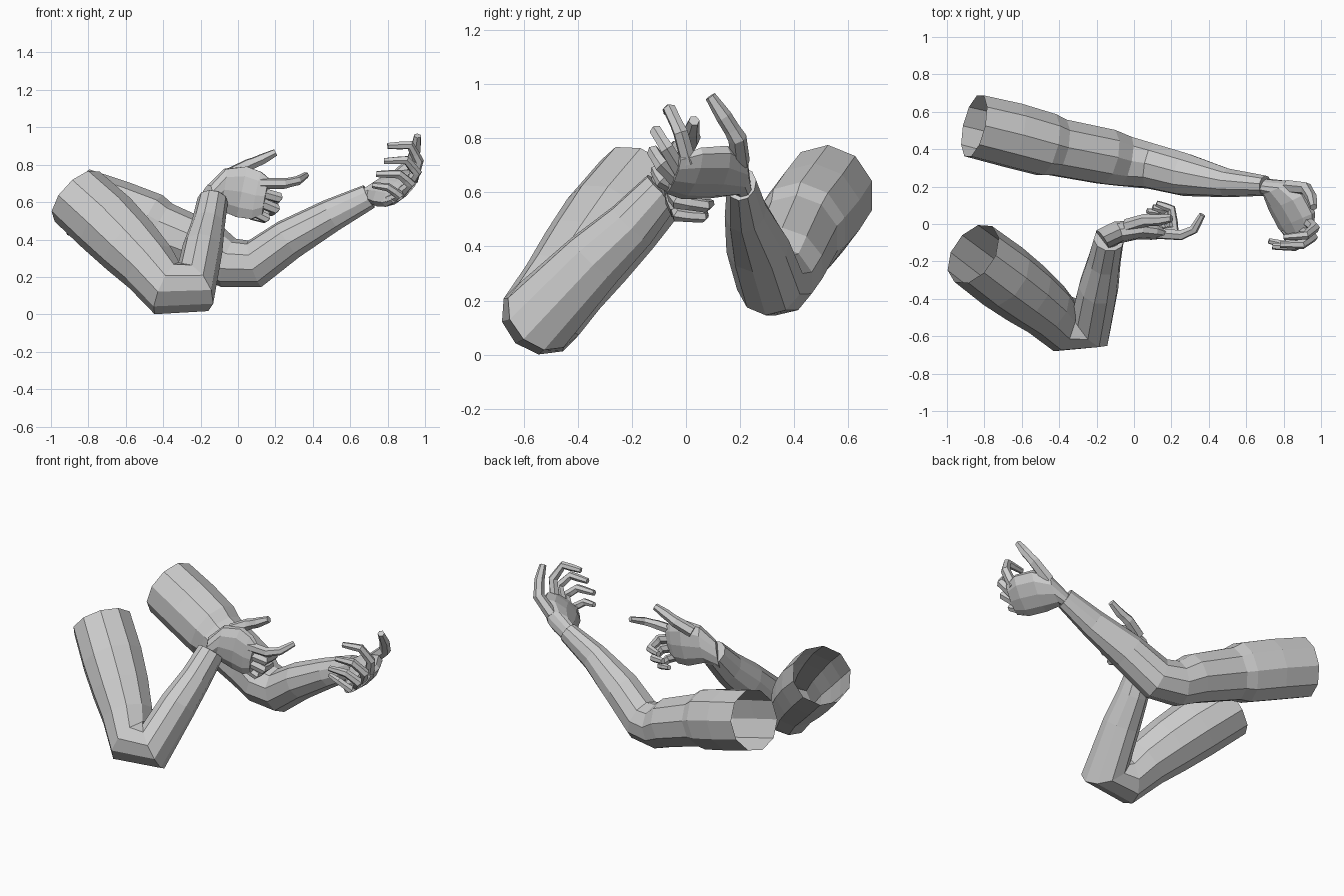
import bpy, bmesh
from math import cos, sin, tau
from mathutils import Vector

cube = bpy.data.objects.get("Cube")
if cube:
    bpy.data.objects.remove(cube, do_unlink=True)

skin = bpy.data.materials.new("plain grey")
skin.use_nodes = True
GREY = (0.6, 0.6, 0.6, 1)
skin.diffuse_color = GREY
skin.node_tree.nodes["Principled BSDF"].inputs["Base Color"].default_value = GREY


def tube(name, rings, side, sides=10, cap_start=False):
    """Loft rings of (x, y, z, thickness, width); width runs along side."""
    side = Vector(side).normalized()
    centres = [Vector(r[:3]) for r in rings]
    steps = [(b - a).normalized() for a, b in zip(centres, centres[1:])]
    tangents = [a + b for a, b in zip(steps[:1] + steps, steps + steps[-1:])]
    bm = bmesh.new()
    loops = []
    for c, t, (*_, thick, wide) in zip(centres, tangents, rings):
        across = side.cross(t).normalized()
        loops.append([bm.verts.new(c + across * thick * cos(tau * i / sides)
                                   + side * wide * sin(tau * i / sides))
                      for i in range(sides)])
    for low, high in zip(loops, loops[1:]):
        for i in range(sides):
            j = (i + 1) % sides
            bm.faces.new((low[j], low[i], high[i], high[j]))
    if cap_start:
        bm.faces.new(loops[0])
    bm.faces.new(loops[-1][::-1])
    # Point the walls outwards
    bm.normal_update()
    bm.faces.ensure_lookup_table()
    wall = bm.faces[0]
    middle = (centres[0] + centres[1]) / 2
    if wall.normal.dot(wall.calc_center_median() - middle) < 0:
        bmesh.ops.reverse_faces(bm, faces=bm.faces[:])
    mesh = bpy.data.meshes.new(name)
    bm.to_mesh(mesh)
    bm.free()
    mesh.materials.append(skin)
    bpy.context.collection.objects.link(bpy.data.objects.new(name, mesh))


def arm(name, rings, elbow):
    """Open sleeve-like arm bent in the plane of shoulder, elbow and wrist."""
    shoulder, bend, wrist = (Vector(rings[i][:3]) for i in (0, elbow, -1))
    tube(name, rings, (bend - shoulder).cross(wrist - bend))


def finger(name, joints, size):
    """Tapered digit through four joints."""
    p = [Vector(j) for j in joints]
    radii = [r * size for r in (0.031, 0.029, 0.025, 0.017)]
    rings = [(*c, r, r) for c, r in zip(p, radii)]
    # A short segment past each bend keeps the knuckles chunky
    for k in (2, 1):
        mid = p[k].lerp(p[k + 1], 0.4)
        rings.insert(k + 1, (*mid, radii[k] * 0.88, radii[k] * 0.88))
    normal = (p[1] - p[0]).cross(p[3] - p[1])
    tube(name, rings, normal, 6, True)


# Right arm, sharply bent
arm("right_arm", [
    (-.86, -.16, .63, .18, .18),
    (-.70, -.28, .485, .185, .185),
    (-.58, -.37, .365, .175, .175),
    (-.47, -.455, .25, .155, .16),
    (-.38, -.535, .14, .154, .155),
    (-.23, -.535, .145, .147, .145),
    (-.19, -.34, .35, .108, .12),
    (-.16, -.2, .48, .09, .1),
    (-.135, -.085, .61, .082, .08),
], 4)

# Left arm, reaching out
arm("left_arm", [
    (-.855, .525, .6, .185, .175),
    (-.65, .475, .53, .188, .18),
    (-.47, .425, .465, .185, .175),
    (-.41, .41, .44, .162, .16),
    (-.15, .36, .335, .15, .155),
    (-.05, .335, .275, .135, .14),
    (.09, .31, .27, .13, .125),
    (.27, .265, .4, .112, .118),
    (.5, .22, .53, .09, .078),
    (.7, .205, .63, .068, .055),
], 5)

# Palms
tube("right_palm", [
    (-.17, -.085, .61, .06, .085),
    (-.09, -.045, .67, .06, .115),
    (.02, -.03, .655, .052, .145),
    (.1, -.04, .635, .045, .135),
    (.15, -.05, .63, .03, .1),
], (.2, 0, 1), 10, True)
tube("left_palm", [
    (.65, .215, .605, .05, .06),
    (.76, .195, .665, .06, .095),
    (.82, .12, .675, .06, .135),
    (.87, .02, .67, .05, .135),
    (.89, -.05, .665, .03, .1),
], (.7, .3, .65), 10, True)

# Right hand digits: pointing index, raised thumb, three curled
RIGHT = {
    "thumb": ((-.04, -.01, .75), (.06, .02, .8), (.13, .02, .83), (.2, .03, .865)),
    "index": ((.12, -.05, .7), (.25, -.06, .7), (.32, -.03, .715), (.365, .05, .745)),
    "middle": ((.12, -.05, .65), (.215, -.03, .625), (.2, .08, .61), (.12, .11, .61)),
    "ring": ((.11, -.05, .6), (.2, -.03, .565), (.18, .07, .55), (.1, .09, .56)),
    "little": ((.06, -.04, .56), (.15, -.03, .515), (.14, .06, .51), (.07, .07, .52)),
}
# Left hand digits: thumb up, fingers cupped inwards
LEFT = {
    "thumb": ((.82, .2, .71), (.92, .19, .8), (.95, .14, .88), (.96, .09, .955)),
    "index": ((.93, .01, .71), (.965, -.02, .82), (.92, -.06, .905), (.8, -.07, .9)),
    "middle": ((.9, -.02, .68), (.955, -.07, .76), (.9, -.11, .825), (.78, -.11, .82)),
    "ring": ((.86, -.03, .64), (.92, -.09, .7), (.86, -.12, .75), (.74, -.12, .75)),
    "little": ((.81, -.03, .61), (.86, -.09, .64), (.8, -.11, .68), (.72, -.09, .69)),
}
SIZES = {"thumb": 1.2, "little": 0.9}
for hand, digits in (("right", RIGHT), ("left", LEFT)):
    for digit, joints in digits.items():
        finger(f"{hand}_{digit}_finger", joints, SIZES.get(digit, 1.0))
